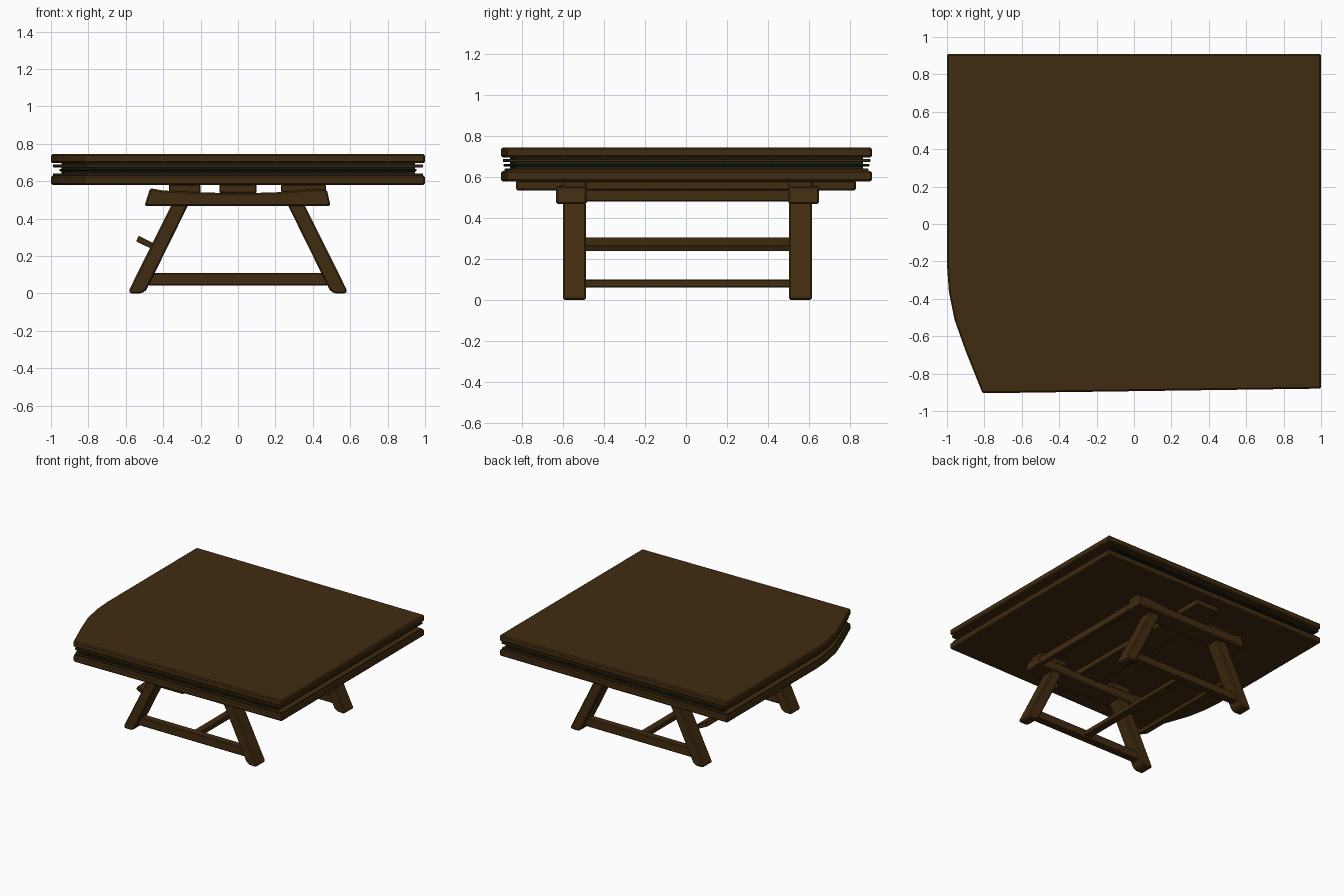
import bpy
import bmesh
from mathutils import Matrix, Vector

cube = bpy.data.objects.get("Cube")
if cube:
    bpy.data.objects.remove(cube, do_unlink=True)


def material(name, rgb):
    m = bpy.data.materials.new(name)
    m.use_nodes = True
    m.diffuse_color = (*rgb, 1)
    m.node_tree.nodes["Principled BSDF"].inputs["Base Color"].default_value = (*rgb, 1)
    return m


WOOD = material("brown wood", (0.053, 0.025, 0.005))
GREEN = material("dark green core", (0.012, 0.015, 0.008))


def prism(name, points, low, high, mat=WOOD, axis="z", bevel=0.008):
    """Extrude a flat profile from low to high along z, or along y for an x-z profile."""
    bm = bmesh.new()
    place = (lambda p, d: (p[0], p[1], d)) if axis == "z" else (lambda p, d: (p[0], d, p[1]))
    face = bm.faces.new([bm.verts.new(place(p, low)) for p in points])
    new = bmesh.ops.extrude_face_region(bm, geom=[face])["geom"]
    shift = Vector(place((0, 0), high - low))
    bmesh.ops.translate(bm, vec=shift, verts=[v for v in new if isinstance(v, bmesh.types.BMVert)])
    bmesh.ops.recalc_face_normals(bm, faces=bm.faces)
    mesh = bpy.data.meshes.new(name)
    bm.to_mesh(mesh)
    bm.free()
    mesh.materials.append(mat)
    obj = bpy.data.objects.new(name, mesh)
    bpy.context.collection.objects.link(obj)
    if bevel:
        mod = obj.modifiers.new("soft edges", "BEVEL")
        mod.width = bevel
        mod.segments = 1
    return obj


def box(name, x, y, z, bevel=0.006):
    corners = [(x[0], y[0]), (x[1], y[0]), (x[1], y[1]), (x[0], y[1])]
    return prism(name, corners, z[0], z[1], bevel=bevel)


# Table top: stacked slabs sharing one outline with a worn corner
outline = [(-1, 0.91), (-1, -0.22), (-0.99, -0.36), (-0.96, -0.51),
           (-0.90, -0.68), (-0.81, -0.905), (1, -0.88), (1, 0.91)]


def layer(name, low, high, sx=1, sy=1, mat=WOOD, bevel=0.008):
    return prism(name, [(x * sx, y * sy) for x, y in outline], low, high, mat, bevel=bevel)


layer("upper_slab", 0.697, 0.745)
layer("lower_slab", 0.58, 0.63)
layer("upper_lip", 0.674, 0.69, 0.99, 0.99, bevel=0.003)
layer("lower_lip", 0.628, 0.642, 0.99, 0.98, bevel=0.003)
layer("middle_plate", 0.653, 0.665, 0.955, 0.985, GREEN, 0.003)
layer("green_core", 0.62, 0.70, 0.945, 0.95, GREEN, 0)

# Rails under the top
box("center_rail", (-0.10, 0.10), (-0.83, 0.83), (0.535, 0.582))
box("left_rail", (0.44, 0.48), (-0.62, 0.63), (0.48, 0.54))

# End frames: crossbeam, splayed legs, stretcher and spacer blocks
beam = [(-0.50, 0.468), (0.495, 0.468), (0.475, 0.555), (0.40, 0.557),
        (0.20, 0.54), (0, 0.535), (-0.20, 0.54), (-0.40, 0.55), (-0.47, 0.562)]
leg = [(0.575, 0), (0.515, 0), (0.49, 0.018), (0.265, 0.475), (0.355, 0.475), (0.585, 0.012)]
for end, y in (("front", -0.545), ("back", 0.56)):
    out = -1 if y < 0 else 1
    prism(end + "_crossbeam", beam, *sorted((y - out * 0.06, y + out * 0.09)), axis="y")
    for side, s in (("left", 1), ("right", -1)):
        prism(f"{end}_{side}_leg", [(s * x, z) for x, z in leg], y - 0.057, y + 0.057,
              axis="y", bevel=0.014)
    box(end + "_stretcher", (-0.48, 0.48), (y - 0.03, y + 0.03), (0.042, 0.11))
    box(end + "_right_spacer", (-0.37, -0.20), (y - 0.06, y + 0.06), (0.535, 0.582))
    box(end + "_left_spacer", (0.23, 0.47), (y - 0.06, y + 0.06), (0.54, 0.582))

# Lengthwise braces joining the frames
box("center_brace", (-0.03, 0.03), (-0.55, 0.56), (0.06, 0.10))
brace = box("right_brace", (-0.048, 0.048), (-0.50, 0.51), (-0.016, 0.016), 0.003)
brace.matrix_world = Matrix.Translation((-0.495, 0, 0.272)) @ Matrix.Rotation(0.45, 4, "Y")
